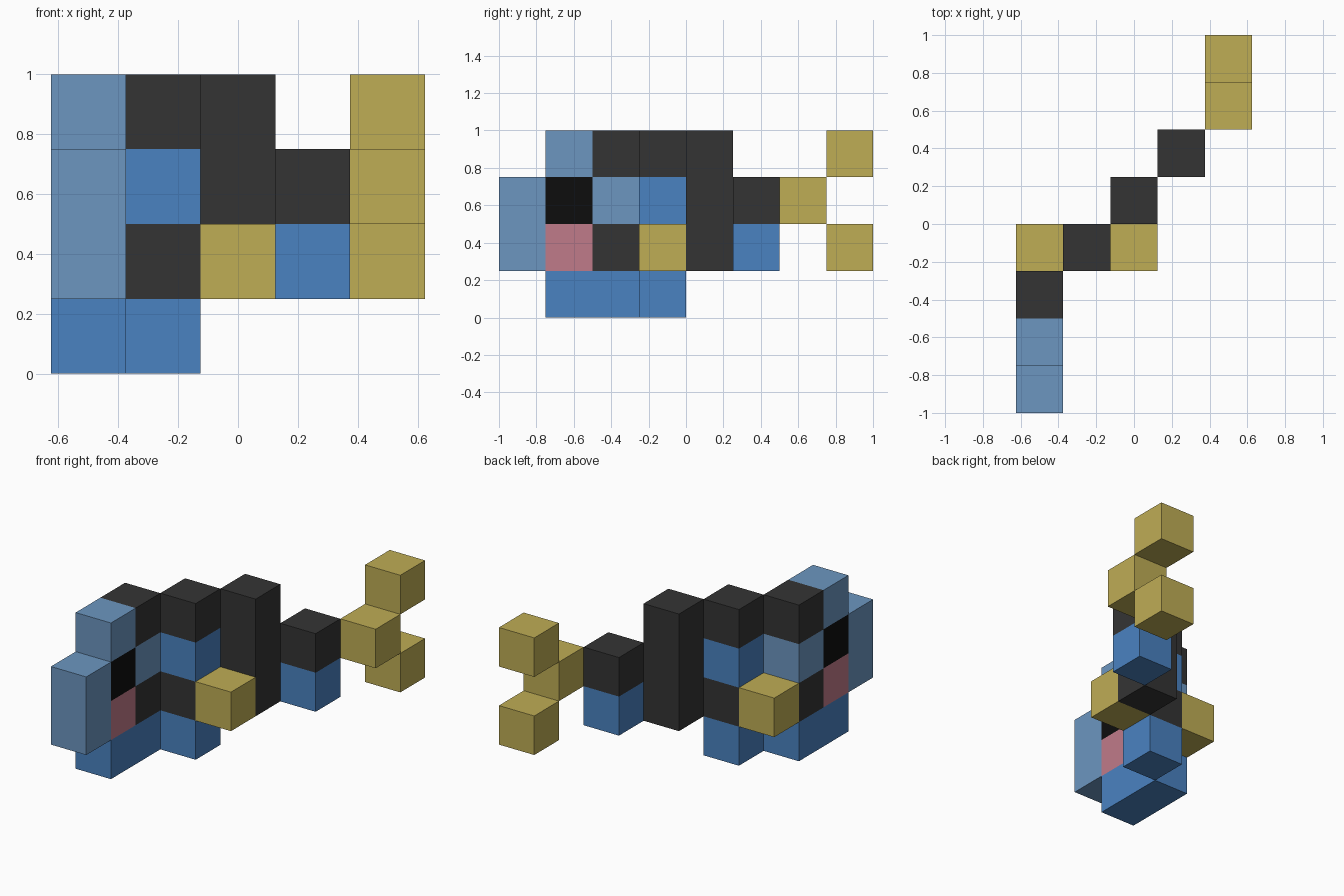
import bpy
import bmesh
from mathutils import Matrix, Vector

cube = bpy.data.objects.get("Cube")
if cube:
    bpy.data.objects.remove(cube, do_unlink=True)

U = 0.25                             # edge of one block
ORIGIN = Vector((-0.625, -1.0, 0.0))  # low corner of the block grid


def linear(v):
    c = v / 255
    return c / 12.92 if c <= 0.04045 else ((c + 0.055) / 1.055) ** 2.4


def material(name, rgb):
    colour = (*[linear(v) for v in rgb], 1.0)
    mat = bpy.data.materials.new(name)
    mat.use_nodes = True
    mat.diffuse_color = colour
    bsdf = next(n for n in mat.node_tree.nodes if n.type == 'BSDF_PRINCIPLED')
    bsdf.inputs["Base Color"].default_value = colour
    bsdf.inputs["Roughness"].default_value = 0.8
    return mat


pale_blue = material("pale_blue", (108, 150, 192))
blue = material("blue", (74, 130, 193))
charcoal = material("charcoal", (52, 52, 52))
yellow = material("yellow", (191, 173, 85))
pink = material("pink", (192, 123, 138))
black = material("black", (13, 13, 13))


def blocks(name, mat, *boxes):
    """One object from boxes given as (grid cell, size in cells)."""
    bm = bmesh.new()
    for cell, size in boxes:
        centre = ORIGIN + U * (Vector(cell) + Vector(size) / 2)
        scale = Matrix.Diagonal((*(U * Vector(size)), 1.0))
        bmesh.ops.create_cube(bm, size=1, matrix=Matrix.Translation(centre) @ scale)
    mesh = bpy.data.meshes.new(name)
    bm.to_mesh(mesh)
    bm.free()
    mesh.materials.append(mat)
    obj = bpy.data.objects.new(name, mesh)
    bpy.context.collection.objects.link(obj)


ONE = (1, 1, 1)

# Head
blocks("snout", pale_blue, ((0, 0, 1), (1, 1, 2)))
blocks("forehead", pale_blue, ((0, 1, 3), ONE))
blocks("eyes", black, ((0, 1, 2), ONE))
blocks("mouth", pink, ((0, 1, 1), ONE))
blocks("cheek", pale_blue, ((0, 2, 2), ONE))

# Body, stepping diagonally back from the head
blocks("front_belly", blue, ((0, 1, 0), (1, 2, 1)))
blocks("rear_belly", blue, ((1, 3, 0), ONE))
blocks("flank_patch", blue, ((1, 3, 2), ONE))
blocks("back_ridge", charcoal, ((0, 2, 3), ONE), ((1, 3, 3), ONE))
blocks("side_stripe", charcoal, ((0, 2, 1), ONE), ((1, 3, 1), ONE))
blocks("rear_body", charcoal, ((2, 4, 1), (1, 1, 3)))

# Side fins
for name, x in (("right_fin", 0), ("left_fin", 2)):
    blocks(name, yellow, ((x, 3, 1), ONE))

# Tail
blocks("tail_base_upper", charcoal, ((3, 5, 2), ONE))
blocks("tail_base_lower", blue, ((3, 5, 1), ONE))
blocks("tail_fin", yellow, ((4, 6, 2), ONE), ((4, 7, 1), ONE), ((4, 7, 3), ONE))
